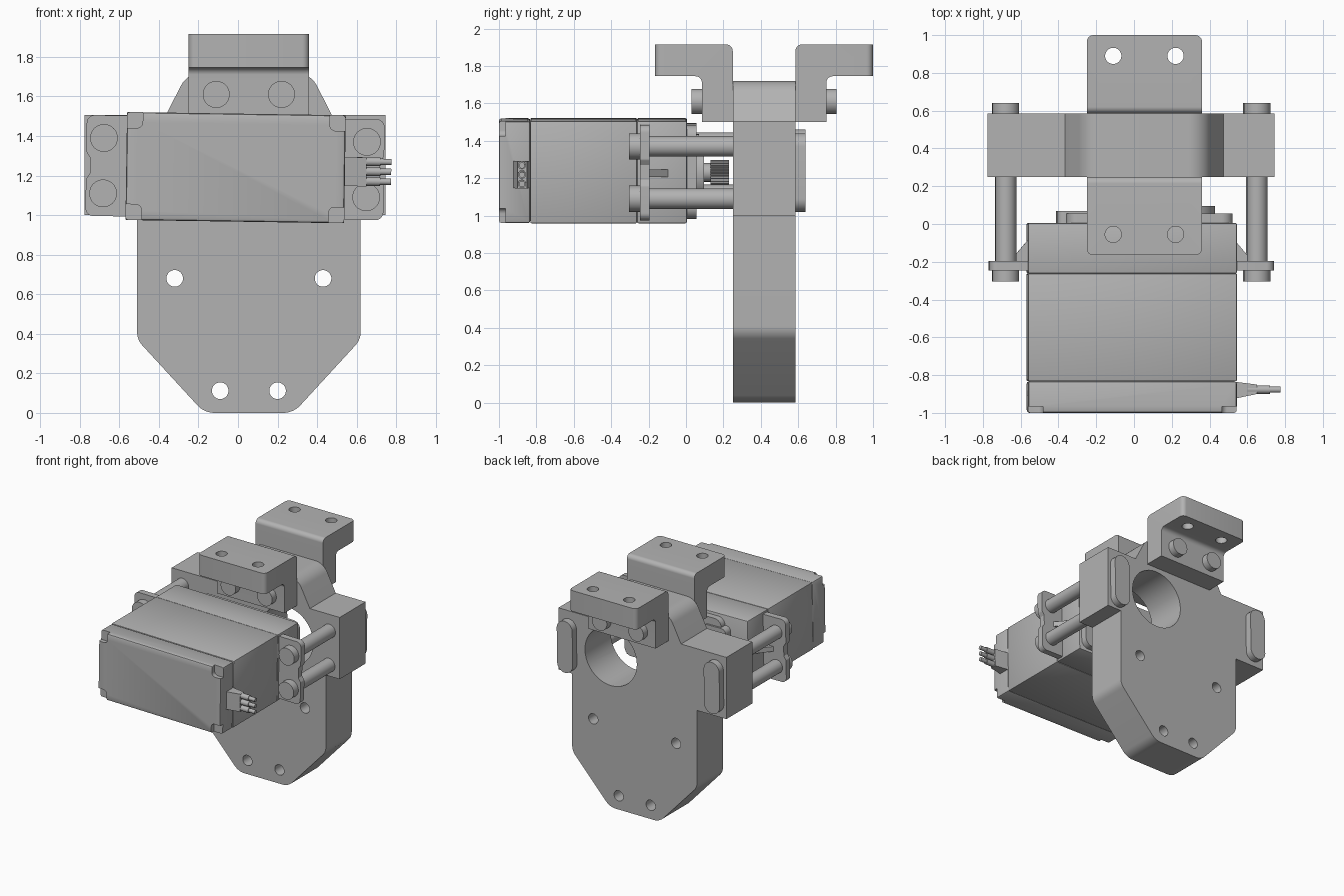
import bpy, bmesh, math
from mathutils import Vector, Matrix

if "Cube" in bpy.data.objects:
    bpy.data.objects.remove(bpy.data.objects["Cube"], do_unlink=True)

grey = bpy.data.materials.new("plain_grey")
grey.use_nodes = True
grey.diffuse_color = (0.45, 0.45, 0.45, 1)
grey.node_tree.nodes["Principled BSDF"].inputs["Base Color"].default_value = grey.diffuse_color

TILT = (Matrix.Translation((-0.012, 0, 1.24)) @ Matrix.Rotation(math.radians(0.85), 4, "Y")
        @ Matrix.Translation((0.012, 0, -1.24)))


def rounded(points):
    """Points are (u, v) or (u, v, fillet radius)."""
    out = []
    for i, p in enumerate(points):
        c = Vector(p[:2])
        if len(p) < 3:
            out.append(c)
            continue
        a = (Vector(points[i - 1][:2]) - c).normalized()
        b = (Vector(points[(i + 1) % len(points)][:2]) - c).normalized()
        half = a.angle(b) / 2
        start = c + a * p[2] / math.tan(half)
        end = c + b * p[2] / math.tan(half)
        centre = c + (a + b).normalized() * p[2] / math.sin(half)
        for k in range(9):
            d = (start - centre).lerp(end - centre, k / 8).normalized()
            out.append(centre + d * p[2])
    return out


def circle(u, v, r, n=40):
    return [(u + r * math.cos(2 * math.pi * k / n), v + r * math.sin(2 * math.pi * k / n)) for k in range(n)]


def rect(u0, u1, v0, v1, r=None):
    pts = [(u0, v0), (u1, v0), (u1, v1), (u0, v1)]
    return [p + (r,) for p in pts] if r else pts


def prism(name, points, lo, hi, axis="y", bevel=0, tilt=False):
    """Extrude a profile: y uses (x, z), x uses (y, z), z uses (x, y)."""
    place = {"y": lambda u, v, w: (u, w, v), "x": lambda u, v, w: (w, u, v), "z": lambda u, v, w: (u, v, w)}[axis]
    bm = bmesh.new()
    pts = rounded(points)
    rings = [[bm.verts.new(place(p[0], p[1], w)) for p in pts] for w in (lo, hi)]
    for ring in rings:
        bm.faces.new(ring)
    for i in range(len(pts)):
        bm.faces.new((rings[0][i - 1], rings[0][i], rings[1][i], rings[1][i - 1]))
    bmesh.ops.recalc_face_normals(bm, faces=bm.faces)
    if bevel:
        bmesh.ops.bevel(bm, geom=bm.edges[:], offset=bevel, segments=2, profile=0.5, affect="EDGES")
    if tilt:
        bm.transform(TILT)
    mesh = bpy.data.meshes.new(name)
    bm.to_mesh(mesh)
    bm.free()
    mesh.materials.append(grey)
    obj = bpy.data.objects.new(name, mesh)
    bpy.context.collection.objects.link(obj)
    return obj


def cut(obj, cutters):
    for c in cutters:
        mod = obj.modifiers.new("cut", "BOOLEAN")
        mod.object = c
        mod.solver = "EXACT"
    deps = bpy.context.evaluated_depsgraph_get()
    mesh = bpy.data.meshes.new_from_object(obj.evaluated_get(deps))
    obj.modifiers.clear()
    obj.data = mesh
    for c in cutters:
        bpy.data.objects.remove(c, do_unlink=True)


# Main mounting plate with side ears, bearing hole and bolt holes
BACK, FRONT = 0.585, 0.25
plate = prism("mounting_plate", [
    (-0.17, 0, 0.12), (0.28, 0, 0.12), (0.62, 0.37, 0.1), (0.62, 1.0), (0.745, 1.0), (0.745, 1.505),
    (0.475, 1.505), (0.365, 1.72, 0.12), (-0.255, 1.72, 0.12), (-0.365, 1.505), (-0.775, 1.505),
    (-0.775, 1.0), (-0.51, 1.0), (-0.51, 0.37, 0.1)], FRONT, BACK)
holes = [(0.27, 1.23, 0.235), (-0.32, 0.68, 0.042), (0.43, 0.68, 0.042), (-0.09, 0.112, 0.042), (0.2, 0.112, 0.042)]
cut(plate, [prism("cutter", circle(*h), 0.1, 0.8) for h in holes])

# Angle brackets, one on each face of the plate
for label, base, s in (("front", FRONT, -1), ("back", BACK, 1)):
    def y(d):
        return base + s * d
    bracket = prism(label + "_bracket", [
        (y(0), 1.5), (y(0.165), 1.5), (y(0.165), 1.745, 0.035), (y(0.415), 1.745),
        (y(0.415), 1.915), (y(0), 1.915, 0.035)], -0.25, 0.36, "x")
    bm = bmesh.new()
    bm.from_mesh(bracket.data)
    ends = [e for e in bm.edges if all(abs(v.co.y - y(0.415)) < 1e-4 for v in e.verts)
            and abs(e.verts[0].co.z - e.verts[1].co.z) > 0.1]
    bmesh.ops.bevel(bm, geom=ends, offset=0.035, segments=6, profile=0.5, affect="EDGES")
    bm.to_mesh(bracket.data)
    bm.free()
    cut(bracket, [prism("cutter", circle(x, y(0.305), 0.043), 1.6, 2, "z") for x in (-0.11, 0.22)])
    for side, x in (("right", -0.11), ("left", 0.22)):
        prism(f"{label}_bracket_bolt_{side}", circle(x, 1.61, 0.068), *sorted((y(0.16), y(0.22))))

# Servo case: end cap with corner screw pockets, middle and gear cover
X0, X1, Z0, Z1 = -0.565, 0.541, 0.967, 1.513
cap = prism("servo_end_cap", rect(X0, X1, Z0, Z1), -1, -0.832, bevel=0.014, tilt=True)
P = 0.08
cut(cap, [prism("cutter", rect(*sorted((x, x + a * (P + 0.1))), *sorted((z, z + b * (P + 0.1))), 0.03),
                -1.1, -0.965, tilt=True)
          for x, a in ((X0 - 0.1, 1), (X1 + 0.1, -1)) for z, b in ((Z0 - 0.1, 1), (Z1 + 0.1, -1))])
prism("servo_middle_case", rect(X0, X1, Z0, Z1), -0.832, -0.262, bevel=0.006, tilt=True)
prism("servo_gear_cover", rect(X0, X1, Z0, Z1), -0.262, 0.005, bevel=0.008, tilt=True)
prism("servo_cover_step", rect(-0.36, 0.52, 0.99, 1.49, 0.06), 0, 0.055, tilt=True)
prism("servo_cover_end", rect(-0.41, -0.2, 1.05, 1.43, 0.04), 0, 0.07, tilt=True)
prism("servo_output_boss", circle(0.27, 1.235, 0.16), 0.05, 0.095, tilt=True)

# Toothed output shaft
TEETH = 24
teeth = []
for k in range(TEETH * 4):
    r = 0.067 if k % 4 < 2 else 0.056
    a = 2 * math.pi * k / (TEETH * 4)
    teeth.append((0.27 + r * math.cos(a), 1.235 + r * math.sin(a)))
prism("servo_output_spline", teeth, 0.13, 0.23, tilt=True)
prism("servo_output_shaft", circle(0.27, 1.235, 0.05), 0.09, 0.225, tilt=True)

# Mounting tabs, gussets, standoff rods, bolt heads and rear clamp pads
for side, s, cx in (("left", 1, 0.66), ("right", -1, -0.69)):
    edge, inner = cx + s * 0.078, cx - s * 0.2
    prism(side + "_servo_tab", [
        (inner, 0.985), (edge, 0.985, 0.04), (edge, 1.17, 0.02), (edge - s * 0.02, 1.2),
        (edge - s * 0.02, 1.28), (edge, 1.31, 0.02), (edge, 1.495, 0.04), (inner, 1.495)],
        -0.245, -0.195, tilt=True)
    prism(side + "_tab_gusset", [(inner, -0.2), (cx - s * 0.03, -0.2), (inner, 0)], 1.215, 1.255, "z", tilt=True)
    rod_x = cx - s * 0.01
    for level, z in (("upper", 1.38), ("lower", 1.10)):
        prism(f"{side}_{level}_rod", circle(rod_x, z, 0.055), -0.25, FRONT + 0.02, tilt=True)
        prism(f"{side}_{level}_rod_head", circle(rod_x, z, 0.07), -0.305, -0.244, tilt=True)
    prism(side + "_clamp_pad", rect(rod_x - 0.07, rod_x + 0.07, 1.03, 1.45, 0.0695),
          BACK - 0.01, 0.64, tilt=True)

# Cable boot and wires
prism("cable_boot", [(0.53, -0.925), (0.65, -0.9), (0.65, -0.85), (0.53, -0.835)], 1.155, 1.3, "z", tilt=True)
for i in range(3):
    z = 1.18 + 0.05 * i
    prism(f"wire_{i + 1}", circle(-0.877, z, 0.022, 20), 0.6, 0.72, "x", tilt=True)
    prism(f"wire_core_{i + 1}", circle(-0.877, z, 0.016, 20), 0.7, 0.775, "x", tilt=True)

# Smooth rounded walls, keep hard edges
bpy.ops.object.select_all(action="DESELECT")
for o in bpy.data.objects:
    if o.type == "MESH":
        o.select_set(True)
        bpy.context.view_layer.objects.active = o
bpy.ops.object.shade_smooth_by_angle(angle=math.radians(30))
